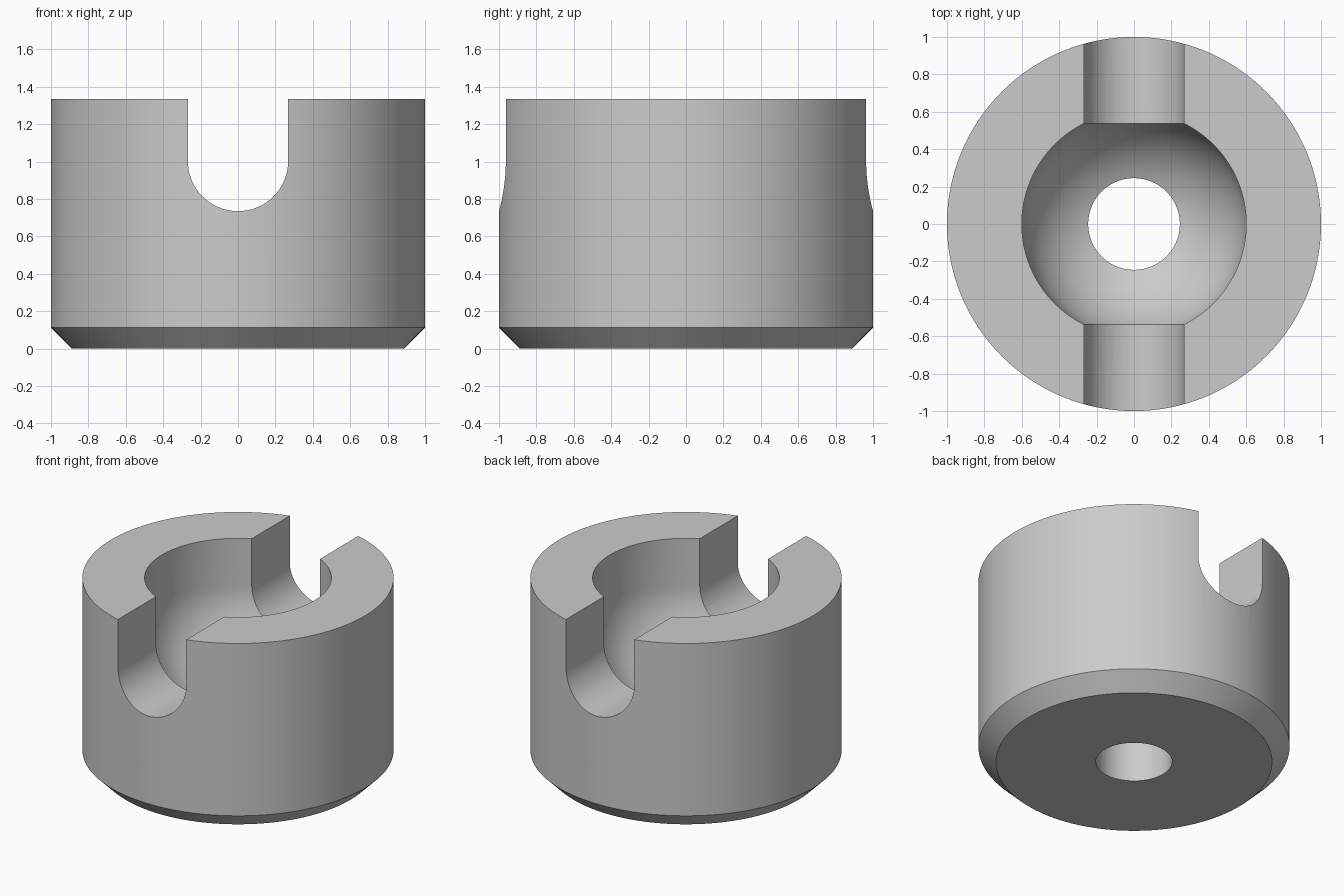
import bpy, bmesh
from math import sin, cos, pi, asin, sqrt, radians
from mathutils import Vector

cube = bpy.data.objects.get("Cube")
if cube:
    bpy.data.objects.remove(cube, do_unlink=True)

HEIGHT = 1.335        # overall height
CHAMFER = 0.113       # bottom outer chamfer
BORE = 0.245          # through hole radius
BOWL = 0.6            # spherical seat radius
SLOT = 0.268          # slot half width
CENTRE = 1.003        # height of bowl and slot axis

grey = bpy.data.materials.new("light_grey")
grey.use_nodes = True
colour = (0.6, 0.6, 0.6, 1)
grey.diffuse_color = colour
grey.node_tree.nodes["Principled BSDF"].inputs["Base Color"].default_value = colour


def make_object(name, bm):
    bmesh.ops.recalc_face_normals(bm, faces=bm.faces)
    mesh = bpy.data.meshes.new(name)
    bm.to_mesh(mesh)
    bm.free()
    mesh.materials.append(grey)
    obj = bpy.data.objects.new(name, mesh)
    bpy.context.collection.objects.link(obj)
    return obj


def revolve(name, profile, steps=128):
    bm = bmesh.new()
    verts = [bm.verts.new((r, 0, z)) for r, z in profile]
    edges = [bm.edges.new((a, b)) for a, b in zip(verts, verts[1:] + verts[:1])]
    bmesh.ops.spin(bm, geom=verts + edges, cent=(0, 0, 0), axis=(0, 0, 1),
                   angle=2 * pi, steps=steps, use_merge=True)
    bmesh.ops.remove_doubles(bm, verts=bm.verts, dist=1e-5)
    return make_object(name, bm)


def extrude_y(name, outline, half):
    bm = bmesh.new()
    face = bm.faces.new([bm.verts.new((x, -half, z)) for x, z in outline])
    new = bmesh.ops.extrude_face_region(bm, geom=[face])["geom"]
    bmesh.ops.translate(bm, vec=Vector((0, 2 * half, 0)),
                        verts=[v for v in new if isinstance(v, bmesh.types.BMVert)])
    return make_object(name, bm)


# Turned body: chamfered outside, straight bore, spherical seat, cylindrical mouth
start = asin(BORE / BOWL)
angles = [start + (pi / 2 - start) * i / 24 for i in range(25)]
seat = [(BOWL * sin(a), CENTRE - BOWL * cos(a)) for a in angles]
body = revolve("slotted_cup", [(BORE, 0), *seat, (BOWL, HEIGHT), (1, HEIGHT),
                               (1, CHAMFER), (1 - CHAMFER, 0)])

# Round-bottomed slot running front to back
arc = [pi + pi * i / 32 for i in range(33)]
outline = [(SLOT * cos(a), CENTRE + SLOT * sin(a)) for a in arc]
outline += [(SLOT, HEIGHT + 0.3), (-SLOT, HEIGHT + 0.3)]
cutter = extrude_y("slot_cutter", outline, 1.2)
cutter.hide_render = True

cut = body.modifiers.new("slot", 'BOOLEAN')
cut.operation = 'DIFFERENCE'
cut.solver = 'EXACT'
cut.object = cutter

bpy.ops.object.select_all(action='DESELECT')
body.select_set(True)
bpy.context.view_layer.objects.active = body
bpy.ops.object.modifier_apply(modifier=cut.name)
bpy.data.objects.remove(cutter, do_unlink=True)

bpy.ops.object.shade_smooth_by_angle(angle=radians(25))
